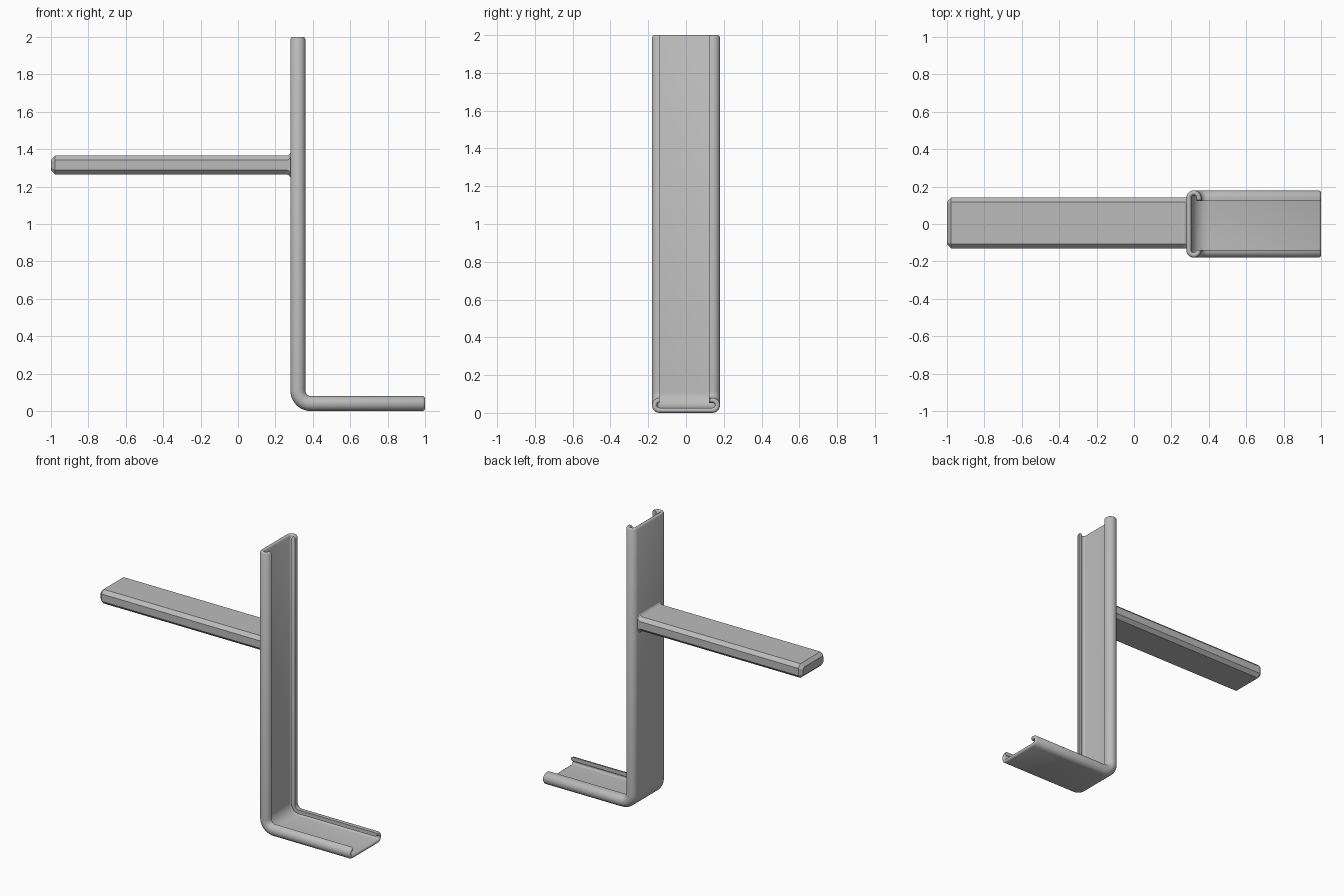
import bpy, bmesh, math

if "Cube" in bpy.data.objects:
    bpy.data.objects.remove(bpy.data.objects["Cube"])

grey = bpy.data.materials.new("plain grey")
grey.diffuse_color = (0.5, 0.5, 0.5, 1)
grey.use_nodes = True
grey.node_tree.nodes["Principled BSDF"].inputs["Base Color"].default_value = grey.diffuse_color


def loft(name, rings, smooth):
    """Skin a list of equal closed rings and cap both ends."""
    bm = bmesh.new()
    vs = [[bm.verts.new(p) for p in r] for r in rings]
    n = len(rings[0])
    for a, b in zip(vs, vs[1:]):
        for i in range(n):
            j = (i + 1) % n
            bm.faces.new((a[i], a[j], b[j], b[i]))
    bm.faces.new(vs[0][::-1])
    bm.faces.new(vs[-1])
    bmesh.ops.recalc_face_normals(bm, faces=bm.faces)
    me = bpy.data.meshes.new(name)
    bm.to_mesh(me)
    bm.free()
    me.materials.append(grey)
    ob = bpy.data.objects.new(name, me)
    bpy.context.collection.objects.link(ob)
    if smooth:
        bpy.ops.object.select_all(action='DESELECT')
        ob.select_set(True)
        bpy.context.view_layer.objects.active = ob
        bpy.ops.object.shade_smooth_by_angle(angle=math.radians(35))
    return ob


# Channel section: bent sheet with two curled edges, the +y one longer
HALF, R, T = 0.18, 0.04, 0.027
STEPS = 12


def section(shrink=0.0):
    """Closed loop of (y, depth) points; depth 0 is the outside of the web."""
    mid = []
    for side, start in ((-1, 90), (1, 270)):
        for i in range(STEPS + 1):
            a = math.radians(start + 180 * i / STEPS)
            mid.append((side * (HALF - R), R, math.cos(a), math.sin(a)))
    mid.append((0.122 + shrink, R, 0, 1))
    outer, inner = R - shrink, R - T + shrink
    ring = [(y + outer * c, d + outer * s) for y, d, c, s in mid]
    return ring + [(y + inner * c, d + inner * s) for y, d, c, s in reversed(mid)]


# Sweep the section down the upright, round the bend and along the foot
X0, BEND = 0.28, 0.11
ROUND = [(0.0, 0.011), (0.003, 0.005), (0.011, 0.0)]
rings = []
for inset, shrink in ROUND:
    rings.append([(X0 + d, y, 2 - inset) for y, d in section(shrink)])
for i in range(13):
    a = math.radians(180 + 90 * i / 12)
    rings.append([(X0 + BEND + (BEND - d) * math.cos(a), y,
                   BEND + (BEND - d) * math.sin(a)) for y, d in section()])
for inset, shrink in reversed(ROUND):
    rings.append([(1 - inset, y, d) for y, d in section(shrink)])
loft("bent_channel", rings, True)

# Chamfered arm, flaring up and down where it meets the upright
CH = 0.024


def arm_ring(x, inset=0.0, flare=0.0):
    w, h = 0.136 - inset, 0.05 - inset + flare
    half = [(w, h - CH), (w - CH, h), (CH - w, h), (-w, h - CH)]
    c = CH * 0.5 if inset else CH
    if inset:
        half = [(w, h - c), (w - c, h), (c - w, h), (-w, h - c)]
    pts = half + [(-y, -z) for y, z in half]
    return [(x, y + 0.005, 1.315 + z) for y, z in pts]


arm = [arm_ring(-1, 0.022), arm_ring(-0.978)]
for i in range(5):
    a = math.radians(90 * i / 4)
    arm.append(arm_ring(0.257 + 0.025 * math.sin(a), 0, 0.025 * (1 - math.cos(a))))
loft("arm", arm, False)
